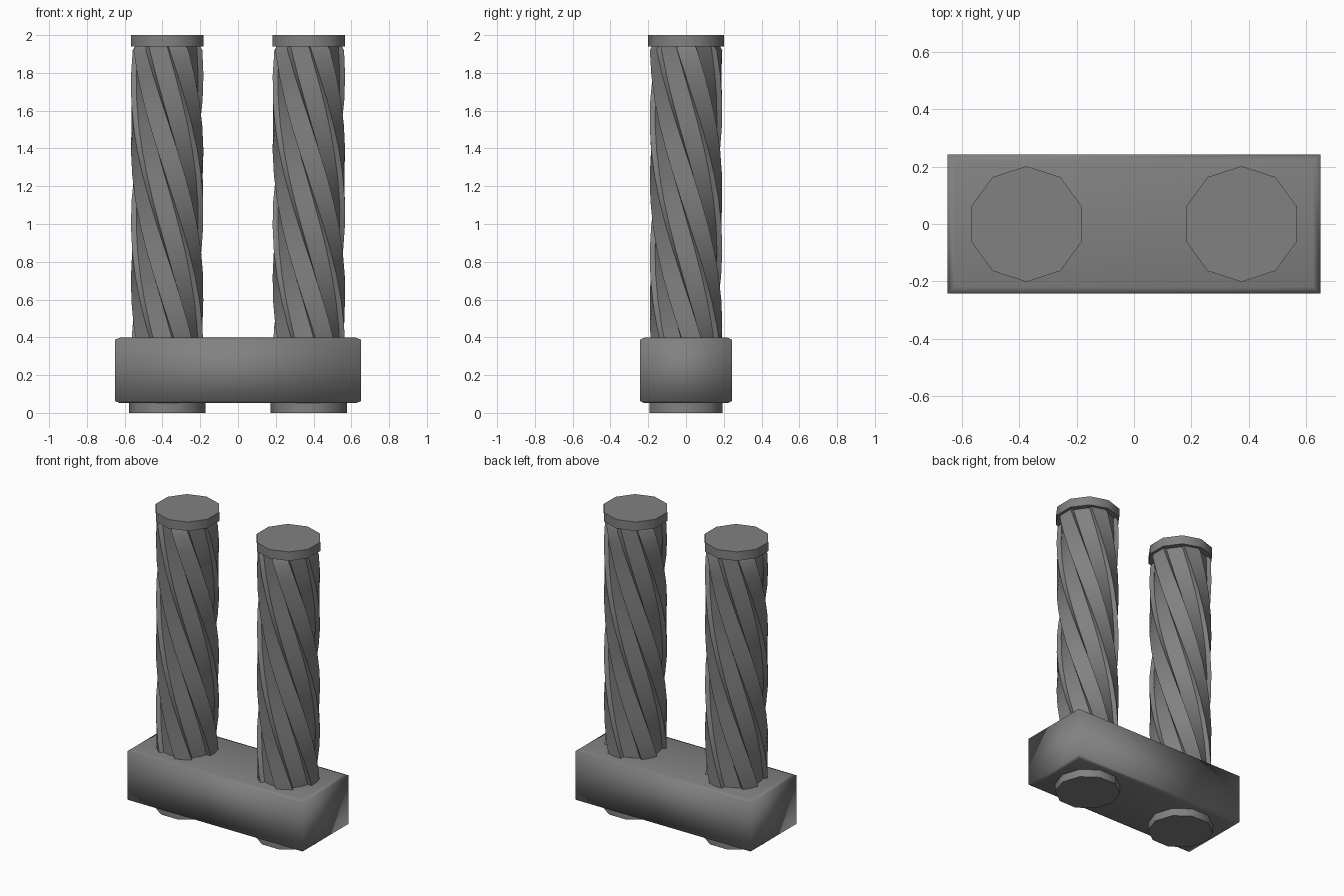
import bpy, bmesh, math

if "Cube" in bpy.data.objects:
    bpy.data.objects.remove(bpy.data.objects["Cube"])

TWIST = math.radians(-99)   # twist per unit of height

metal = bpy.data.materials.new("dark_metal")
metal.diffuse_color = (0.22, 0.22, 0.22, 1)
metal.use_nodes = True
metal.node_tree.nodes["Principled BSDF"].inputs["Base Color"].default_value = metal.diffuse_color


def loft(name, rings, x=0, sharp=40):
    """Skin a stack of equal-count rings, cap both ends, smooth up to an angle."""
    bm = bmesh.new()
    rows = [[bm.verts.new(p) for p in ring] for ring in rings]
    n = len(rows[0])
    for a, b in zip(rows, rows[1:]):
        for i in range(n):
            j = (i + 1) % n
            bm.faces.new((a[i], a[j], b[j], b[i]))
    bm.faces.new(rows[0][::-1])
    bm.faces.new(rows[-1])
    bm.normal_update()
    for f in bm.faces:
        f.smooth = True
    for e in bm.edges:
        e.smooth = e.calc_face_angle(0) < math.radians(sharp)
    mesh = bpy.data.meshes.new(name)
    bm.to_mesh(mesh)
    bm.free()
    mesh.materials.append(metal)
    ob = bpy.data.objects.new(name, mesh)
    ob.location.x = x
    bpy.context.collection.objects.link(ob)
    return ob


def polygon(z, r, start):
    return [(r * math.cos(start + i * math.tau / 10), r * math.sin(start + i * math.tau / 10), z)
            for i in range(10)]


def fluted(z, outer, inner=0.164):
    """Ten-sided outline with five raised flats and five sunken ones."""
    pts = []
    turn = math.radians(-90) + (z - 1.94) * TWIST
    for k in range(5):
        a = turn + k * math.tau / 5
        for r, deg in ((outer, 2), (outer, 34), (inner, 36), (inner, 72)):
            t = a + math.radians(deg)
            pts.append((r * math.cos(t), r * math.sin(t), z))
    return pts


def rect(z, x, y):
    return [(-x, -y, z), (x, -y, z), (x, y, z), (-x, y, z)]


# Clamp block with shallow chamfers on top and bottom
loft("base_block", [rect(0.052, 0.625, 0.22), rect(0.062, 0.65, 0.243),
                    rect(0.388, 0.65, 0.243), rect(0.398, 0.625, 0.22)], sharp=72)

# Two twisted columns with end caps
for side, x in (("left", -0.375), ("right", 0.375)):
    levels = [0.06 + i * (1.92 - 0.06) / 14 for i in range(15)]
    rings = [fluted(z, 0.192) for z in levels] + [fluted(1.945, 0.178)]
    loft(side + "_twisted_column", rings, x)
    top = math.radians(90)
    loft(side + "_top_cap", [polygon(1.94, 0.202, top), polygon(2.0, 0.202, top)], x)
    loft(side + "_foot_cap", [polygon(0, 0.202, 0), polygon(0.06, 0.202, 0)], x)
